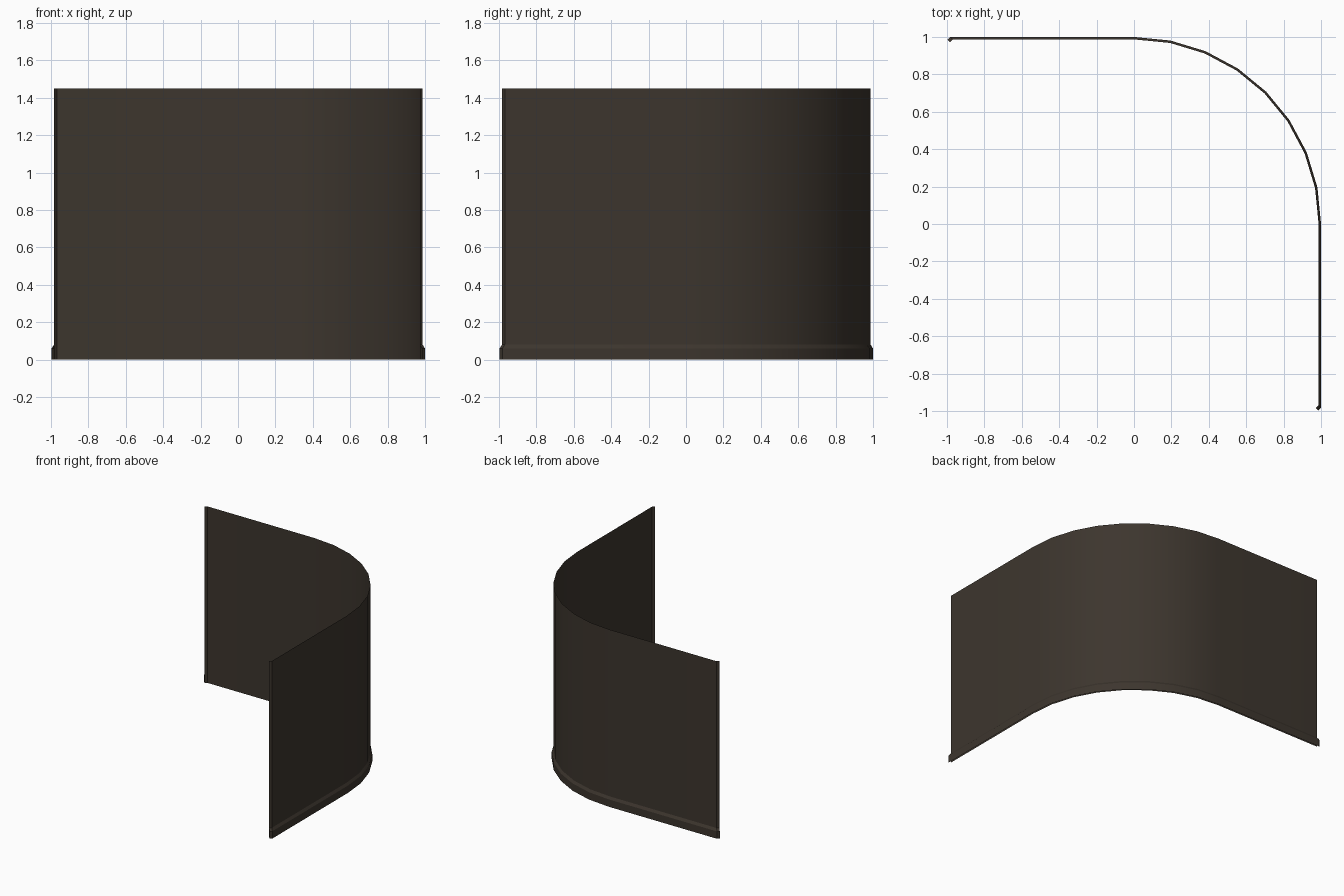
import bpy, bmesh, math

if "Cube" in bpy.data.objects:
    bpy.data.objects.remove(bpy.data.objects["Cube"])

brown = bpy.data.materials.new("dark brown")
brown.diffuse_color = (0.046, 0.036, 0.027, 1)
brown.use_nodes = True
brown.node_tree.nodes["Principled BSDF"].inputs["Base Color"].default_value = brown.diffuse_color

TOP = 1.45
STEPS = 8  # segments in the rounded corner


def plan(r):
    """Plan outline: straight run, quarter circle, straight run, small bent ends."""
    e = 0.015
    arc = [(r * math.sin(a), r * math.cos(a))
           for a in (math.pi / 2 * i / STEPS for i in range(STEPS + 1))]
    end = r - 0.003
    return [(-end, r - e), (-end + e, r)] + arc + [(r, -end + e), (r - e, -end)]


def sheet(name, profile):
    """Sweep a (radius, z) profile along the plan outline."""
    bm = bmesh.new()
    rows = [[bm.verts.new((x, y, z)) for x, y in plan(r)] for r, z in profile]
    for lo, hi in zip(rows, rows[1:]):
        for i in range(len(lo) - 1):
            bm.faces.new((lo[i + 1], lo[i], hi[i], hi[i + 1]))
    me = bpy.data.meshes.new(name)
    bm.to_mesh(me)
    bm.free()
    me.materials.append(brown)
    ob = bpy.data.objects.new(name, me)
    bpy.context.collection.objects.link(ob)
    bpy.context.view_layer.objects.active = ob
    ob.select_set(True)
    bpy.ops.object.shade_smooth_by_angle(angle=math.radians(30))
    ob.select_set(False)


# Thin curved wall panel
sheet("wall_panel", [(0.987, 0), (0.987, TOP)])
# Skirting lip along the outside foot
sheet("base_lip", [(1.0, 0), (1.0, 0.06), (0.987, 0.08)])
